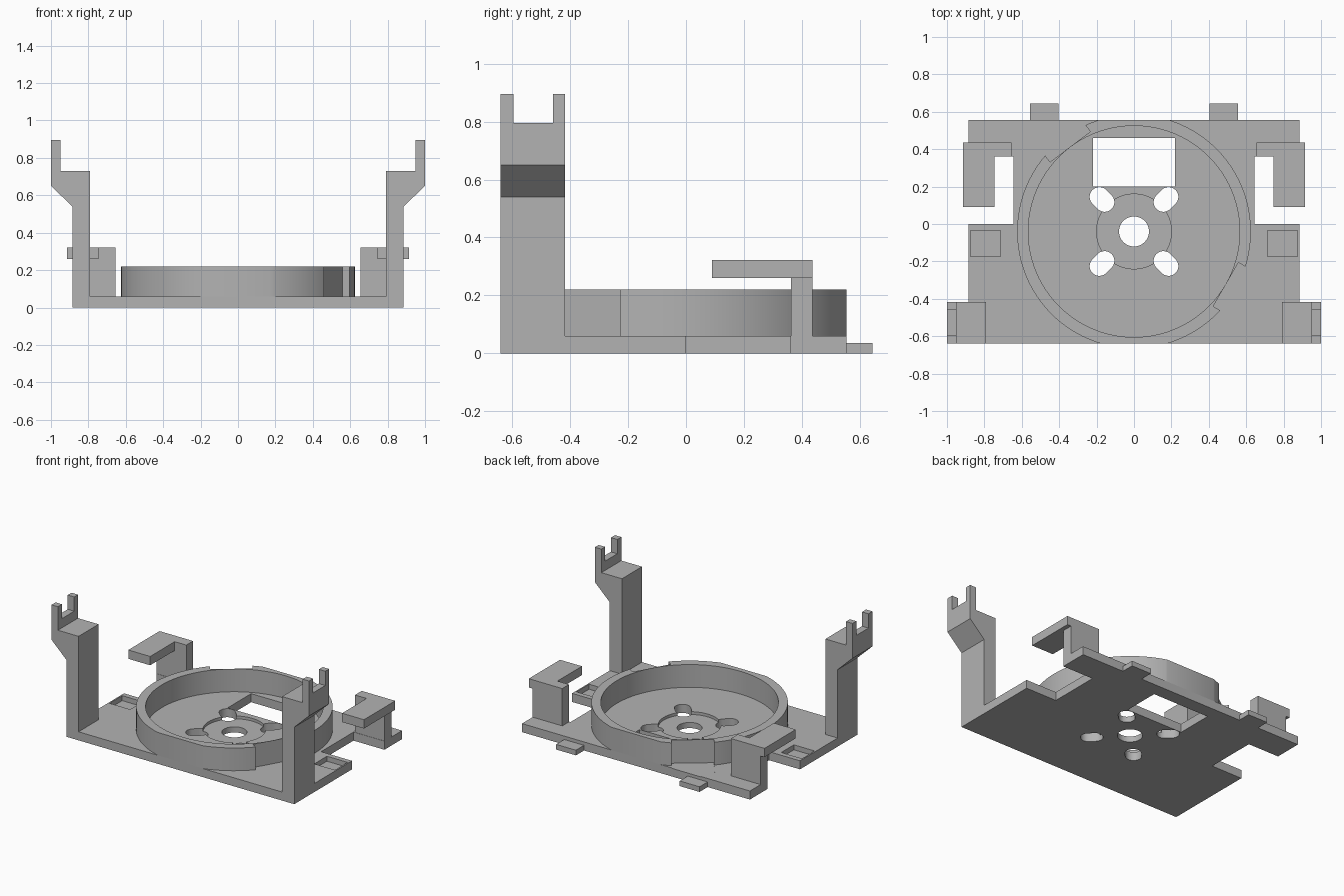
import bpy, bmesh
from math import cos, sin, pi, radians
from mathutils import Vector

cube = bpy.data.objects.get("Cube")
if cube:
    bpy.data.objects.remove(cube, do_unlink=True)

GREY = 0.45
mat = bpy.data.materials.new("plain grey")
mat.use_nodes = True
mat.diffuse_color = (GREY, GREY, GREY, 1)
mat.node_tree.nodes["Principled BSDF"].inputs["Base Color"].default_value = (GREY, GREY, GREY, 1)


def prism(name, pts, lo, hi, axis="z"):
    """Extrude a flat profile: (x, y) along z, or (x, z) along y."""
    bm = bmesh.new()
    place = (lambda p, d: (p[0], p[1], d)) if axis == "z" else (lambda p, d: (p[0], d, p[1]))
    face = bm.faces.new([bm.verts.new(place(p, lo)) for p in pts])
    ext = bmesh.ops.extrude_face_region(bm, geom=[face])
    verts = [v for v in ext["geom"] if isinstance(v, bmesh.types.BMVert)]
    bmesh.ops.translate(bm, verts=verts, vec=Vector(place((0, 0), hi - lo)))
    bmesh.ops.recalc_face_normals(bm, faces=bm.faces[:])
    me = bpy.data.meshes.new(name)
    bm.to_mesh(me)
    bm.free()
    me.materials.append(mat)
    ob = bpy.data.objects.new(name, me)
    bpy.context.collection.objects.link(ob)
    return ob


def rect(x0, x1, y0, y1):
    return [(x0, y0), (x1, y0), (x1, y1), (x0, y1)]


def circle(r, n=96):
    return [(r * cos(2 * pi * i / n), CY + r * sin(2 * pi * i / n)) for i in range(n)]


def turned(pts, angle):
    """Turn points about the ring centre."""
    c, s = cos(angle), sin(angle)
    return [(x * c - y * s, CY + x * s + y * c) for x, y in pts]


def slot(angle, near, far, r, n=16):
    """Rounded slot running outwards from the ring centre."""
    ends = [(far, -pi / 2), (near, pi / 2)]
    return turned([(m + r * cos(a0 + pi * i / n), r * sin(a0 + pi * i / n))
                   for m, a0 in ends for i in range(n + 1)], angle)


def boolean(ob, tools, operation="DIFFERENCE"):
    for tool in tools:
        mod = ob.modifiers.new("cut", "BOOLEAN")
        mod.operation, mod.solver, mod.object = operation, "EXACT", tool
    bpy.context.view_layer.update()
    deps = bpy.context.evaluated_depsgraph_get()
    me = bpy.data.meshes.new_from_object(ob.evaluated_get(deps))
    ob.modifiers.clear()
    ob.data = me
    for tool in tools:
        bpy.data.objects.remove(tool, do_unlink=True)


def mirrored(pts, s):
    return [(s * x, y) for x, y in pts]


CY = -0.04                      # ring centre
FRONT, BACK = -0.64, 0.555      # plate ends
PLATE = 0.06                    # plate thickness
RIM = 0.22                      # ring top
IN_R, OUT_R = 0.565, 0.625

# Base plate with a notch on each side
half = [(0.885, FRONT), (0.885, 0), (0.645, 0), (0.645, 0.36), (0.885, 0.36), (0.885, BACK)]
base = prism("base_plate", half + mirrored(half[::-1], -1), 0, PLATE)

# Flats milled into the outside of the ring
flats = [turned(rect(IN_R + 0.002, IN_R + 0.217, -0.135, 0.135), radians(a)) for a in (-30, 127)]

# Plate openings: recessed disc, shaft hole, window, screw slots, pockets
cutters = [prism("cutter", circle(0.2), 0.04, 0.2),
           prism("cutter", circle(0.08, 48), -0.1, 0.2),
           prism("cutter", rect(-0.22, 0.22, 0.2, 0.46), -0.1, 0.2)]
for k in range(4):
    cutters.append(prism("cutter", slot(pi / 4 + k * pi / 2, 0.222, 0.262, 0.052), -0.1, 0.2))
for s in (-1, 1):
    cutters.append(prism("cutter", mirrored(rect(0.715, 0.875, -0.175, -0.035), s), 0.025, 0.2))
for f in flats:
    cutters.append(prism("cutter", f, PLATE - 0.003, 0.2))
boolean(base, cutters)

# Round wall, trimmed flush with the plate ends
ring = prism("ring_wall", circle(OUT_R), PLATE, RIM)
boolean(ring, [prism("cutter", rect(-1, 1, FRONT, BACK), 0, 0.5)], "INTERSECT")
boolean(ring, [prism("cutter", circle(IN_R), 0, 0.5)]
        + [prism("cutter", f, 0, 0.5) for f in flats])

for s, side in ((1, "left"), (-1, "right")):
    # Tall front leg with a forked tip
    leg_profile = [(0.79, 0), (0.885, 0), (0.885, 0.54), (1, 0.65), (1, 0.895),
                   (0.95, 0.895), (0.95, 0.73), (0.79, 0.73)]
    leg = prism(side + "_leg", mirrored(leg_profile, s), FRONT, -0.418, "y")
    boolean(leg, [prism("cutter", mirrored(rect(0.9, 1.1, -0.595, -0.46), s), 0.795, 1)])
    # Rear post and the hooked arm on top of it
    prism(side + "_post", mirrored(rect(0.655, 0.885, 0.362, 0.437), s), PLATE, 0.26)
    hook = [(0.655, 0.362), (0.745, 0.362), (0.745, 0.09), (0.915, 0.09),
            (0.915, 0.437), (0.655, 0.437)]
    prism(side + "_hook_arm", mirrored(hook, s), 0.26, 0.322)
    # Thin rear tab
    prism(side + "_rear_tab", mirrored(rect(0.403, 0.557, BACK, 0.645), s), 0, 0.036)

# Smooth the round surfaces only
bpy.ops.object.select_all(action="DESELECT")
for ob in (base, ring):
    ob.select_set(True)
bpy.context.view_layer.objects.active = ring
bpy.ops.object.shade_smooth_by_angle(angle=radians(20))
